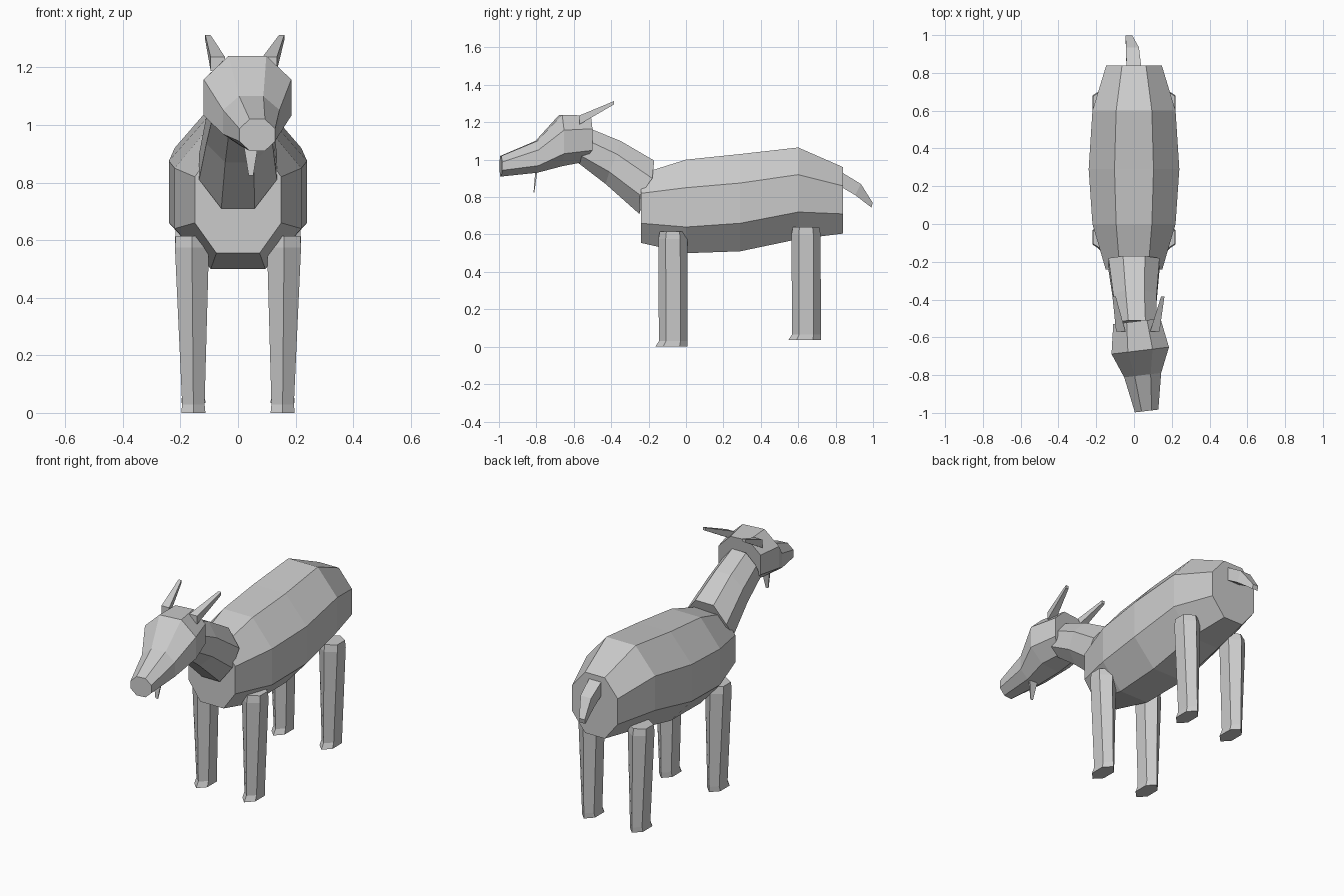
import bpy
import bmesh
from math import cos, sin, pi
from mathutils import Vector

if "Cube" in bpy.data.objects:
    bpy.data.objects.remove(bpy.data.objects["Cube"])

GRAY = (0.6, 0.6, 0.6, 1)
hide = bpy.data.materials.new("plain gray")
hide.use_nodes = True
hide.diffuse_color = GRAY
hide.node_tree.nodes["Principled BSDF"].inputs["Base Color"].default_value = GRAY


def loft(name, rings):
    """Skin a list of equal-sized rings and cap both ends."""
    bm = bmesh.new()
    loops = [[bm.verts.new(p) for p in ring] for ring in rings]
    n = len(loops[0])
    for a, b in zip(loops, loops[1:]):
        for i in range(n):
            j = (i + 1) % n
            bm.faces.new((a[i], a[j], b[j], b[i]))
    bm.faces.new(loops[0])
    bm.faces.new(loops[-1])
    bmesh.ops.recalc_face_normals(bm, faces=bm.faces)
    mesh = bpy.data.meshes.new(name)
    bm.to_mesh(mesh)
    bm.free()
    mesh.materials.append(hide)
    obj = bpy.data.objects.new(name, mesh)
    bpy.context.collection.objects.link(obj)
    return obj


def octagon(y, levels, width, x=0, lean=(0, 0, 0, 0), yaw=0, flat=0.43):
    """Upright eight-sided ring; levels run from bottom to top."""
    halves = (flat * width, width, width, flat * width)
    side = [(h, y + d, z) for h, d, z in zip(halves, lean, levels)]
    other = [(-h, yy, z) for h, yy, z in reversed(side)]
    return [Vector((x + h, yy + h * yaw, z)) for h, yy, z in side + other]


def hexagon(x, y, z, rx, ry):
    """Level six-sided ring with corners to the front and back."""
    return [Vector((x + rx * sin(a) / sin(pi / 3), y + ry * cos(a), z))
            for a in (i * pi / 3 for i in range(6))]


def diamond(centre, rx, rz, ry=0):
    """Four-sided ring for the tapering spikes."""
    x, y, z = centre
    return [Vector((x + sx * rx, y + sz * ry, z + sz * rz))
            for sx, sz in ((-1, -1), (1, -1), (1, 1), (-1, 1))]


# Barrel-shaped body
loft("body", [
    octagon(-0.24, (0.555, 0.66, 0.82, 0.925), 0.15, flat=0.5),
    octagon(0.0, (0.5, 0.64, 0.85, 1.0), 0.22),
    octagon(0.29, (0.51, 0.66, 0.875, 1.03), 0.24),
    octagon(0.6, (0.575, 0.72, 0.92, 1.065), 0.22),
    octagon(0.84, (0.605, 0.71, 0.86, 0.96), 0.147),
])

# Neck, bending up into the head
loft("neck", [
    octagon(-0.17, (0.71, 0.81, 0.9, 0.995), 0.135,
            lean=(-0.08, -0.075, -0.01, 0)),
    octagon(-0.37, (0.87, 0.935, 1.03, 1.1), 0.115, x=0.005,
            lean=(-0.06, -0.04, 0, 0.02)),
    octagon(-0.52, (0.985, 1.02, 1.1, 1.165), 0.105, x=0.015,
            lean=(-0.06, -0.04, 0, 0.01)),
])

# Head, turned slightly to one side
loft("head", [
    octagon(-0.515, (0.985, 1.05, 1.165, 1.235), 0.125, x=0.015, yaw=0.12,
            lean=(-0.05, 0, 0, 0)),
    octagon(-0.67, (0.965, 1.032, 1.158, 1.24), 0.152, x=0.033, yaw=0.12),
    octagon(-0.8, (0.93, 0.968, 1.052, 1.1), 0.098, x=0.046, yaw=0.12),
    octagon(-0.99, (0.91, 0.943, 0.987, 1.02), 0.062, x=0.067, yaw=0.12),
])

# Horns sweeping backwards
for side, root, tip in (("right", -0.07, -0.105), ("left", 0.11, 0.152)):
    loft(side + "_horn", [
        diamond((root, -0.57, 1.212), 0.025, 0.024),
        diamond((tip, -0.385, 1.304), 0.009, 0.009),
    ])

# Small flat beard
loft("beard", [
    diamond((0.045, -0.8, 0.94), 0.027, 0.0, 0.005),
    diamond((0.045, -0.807, 0.88), 0.017, 0.0, 0.004),
    diamond((0.045, -0.813, 0.825), 0.008, 0.0, 0.002),
])

# Drooping tail
loft("tail", [
    diamond((0.0, 0.82, 0.9), 0.04, 0.04),
    diamond((-0.008, 0.92, 0.84), 0.034, 0.03, 0.015),
    diamond((-0.027, 0.995, 0.757), 0.018, 0.013, 0.003),
])

# Four tapering legs with flared hooves
for side, s in (("left", 1), ("right", -1)):
    for end, y, floor, top in (("front", -0.07, 0, 0.615),
                               ("hind", 0.642, 0.035, 0.64)):
        loft(f"{end}_{side}_leg", [
            hexagon(s * 0.155, y - 0.008, floor, 0.042, 0.087),
            hexagon(s * 0.155, y + 0.002, floor + 0.03, 0.039, 0.077),
            hexagon(s * 0.16, y, top - 0.04, 0.059, 0.078),
            hexagon(s * 0.16, y, top, 0.056, 0.07),
        ])
